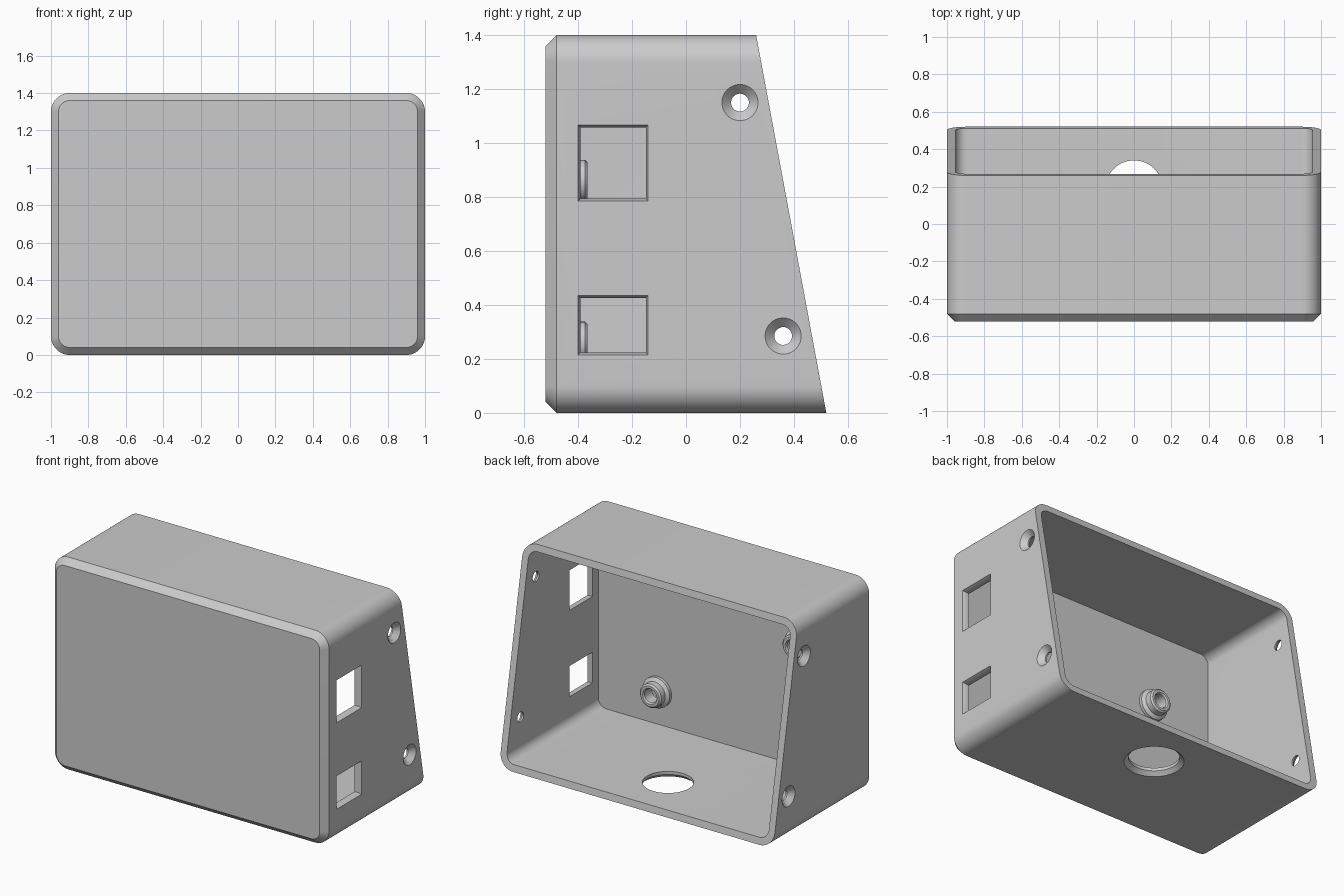
import bpy, bmesh, math
from mathutils import Vector

cube = bpy.data.objects.get("Cube")
if cube:
    bpy.data.objects.remove(cube)

GREY = (0.6, 0.6, 0.6, 1.0)
mat = bpy.data.materials.new("plain grey")
mat.use_nodes = True
mat.diffuse_color = GREY
mat.node_tree.nodes["Principled BSDF"].inputs["Base Color"].default_value = GREY

HEIGHT = 1.4
WALL = 0.045
MID = HEIGHT / 2


def make_object(name, bm):
    bmesh.ops.recalc_face_normals(bm, faces=bm.faces[:])
    mesh = bpy.data.meshes.new(name)
    bm.to_mesh(mesh)
    bm.free()
    obj = bpy.data.objects.new(name, mesh)
    bpy.context.collection.objects.link(obj)
    mesh.materials.append(mat)
    return obj


def loft(rings, caps=True, closed=False):
    """Skin a list of equal-length point rings."""
    bm = bmesh.new()
    loops = [[bm.verts.new(p) for p in ring] for ring in rings]
    pairs = list(zip(loops, loops[1:]))
    if closed:
        pairs.append((loops[-1], loops[0]))
    for a, b in pairs:
        for i in range(len(a)):
            j = (i + 1) % len(a)
            bm.faces.new((a[i], a[j], b[j], b[i]))
    if caps:
        bm.faces.new(loops[0])
        bm.faces.new(loops[-1])
    return bm


def rounded_ring(y, inset, radius, steps=12):
    """Rounded rectangle in the xz plane, centred on the case."""
    cx, cz = 1 - inset - radius, MID - inset - radius
    ring = []
    for k, (sx, sz) in enumerate(((1, 1), (-1, 1), (-1, -1), (1, -1))):
        for s in range(steps + 1):
            a = (k + s / steps) * math.pi / 2
            ring.append((sx * cx + radius * math.cos(a), y,
                         MID + sz * cz + radius * math.sin(a)))
    return ring


def round_rings(origin, axis, profile, sides=40):
    """Circles of (distance, radius) along an axis."""
    axis = Vector(axis)
    u = axis.orthogonal().normalized()
    v = axis.cross(u)
    o = Vector(origin)
    angles = [2 * math.pi * i / sides for i in range(sides)]
    return [[o + axis * d + (u * math.cos(a) + v * math.sin(a)) * r for a in angles]
            for d, r in profile]


def cut(target, bm):
    cutter = make_object("cutter", bm)
    cutter.hide_render = True
    mod = target.modifiers.new("cut", 'BOOLEAN')
    mod.operation = 'DIFFERENCE'
    mod.solver = 'EXACT'
    mod.object = cutter
    bpy.context.view_layer.objects.active = target
    bpy.ops.object.modifier_apply(modifier=mod.name)
    bpy.data.objects.remove(cutter)


def smooth(obj):
    bpy.ops.object.select_all(action='DESELECT')
    obj.select_set(True)
    bpy.context.view_layer.objects.active = obj
    bpy.ops.object.shade_smooth_by_angle(angle=math.radians(25))


# Outer shell with chamfered front, sliced by the sloping back plane
bm = loft([rounded_ring(-0.52, 0.04, 0.06), rounded_ring(-0.48, 0, 0.1),
           rounded_ring(0.8, 0, 0.1)])
cut_result = bmesh.ops.bisect_plane(bm, geom=bm.verts[:] + bm.edges[:] + bm.faces[:],
                                    plane_co=(0, 0.52, 0), plane_no=(0, HEIGHT, 0.26),
                                    clear_outer=True)
edges = [e for e in cut_result["geom_cut"] if isinstance(e, bmesh.types.BMEdge)]
bmesh.ops.contextual_create(bm, geom=edges)
case = make_object("case_shell", bm)

# Open cavity
FRONT_INNER = -0.45
cut(case, loft([rounded_ring(FRONT_INNER, WALL, 0.06), rounded_ring(1, WALL, 0.06)]))

# Countersunk screw holes in both side walls
for side in (-1, 1):
    for y, z in ((0.2, 1.15), (0.36, 0.285)):
        cut(case, loft(round_rings((side, y, z), (-side, 0, 0),
                                   [(-0.01, 0.077), (0.034, 0.033), (0.1, 0.033)])))

# Countersunk cable hole in the floor
cut(case, loft(round_rings((0, 0.187, 0), (0, 0, 1),
                           [(-0.01, 0.19), (0.025, 0.153), (0.1, 0.153)], 64)))

# Port windows with bevelled rims in the left wall
for z0, z1 in ((0.785, 1.067), (0.215, 0.435)):
    rings = []
    for x, inset in ((1.01, -0.004), (0.98, 0.009), (0.9, 0.009)):
        y0, y1 = -0.4 + inset, -0.14 - inset
        a, b = z0 + inset, z1 - inset
        rings.append([(x, y0, a), (x, y1, a), (x, y1, b), (x, y0, b)])
    cut(case, loft(rings))
smooth(case)

# Hollow mounting bosses on the inside of the front wall
for name, x, z in (("lower_boss", 0.52, 0.26), ("upper_boss", -0.52, 0.86)):
    boss = make_object(name, loft(
        round_rings((x, FRONT_INNER, z), (0, 1, 0),
                    [(-0.01, 0.1), (0.02, 0.1), (0.035, 0.078), (0.075, 0.078),
                     (0.085, 0.068), (0.085, 0.052), (0.075, 0.045), (-0.01, 0.045)]),
        caps=False, closed=True))
    smooth(boss)
